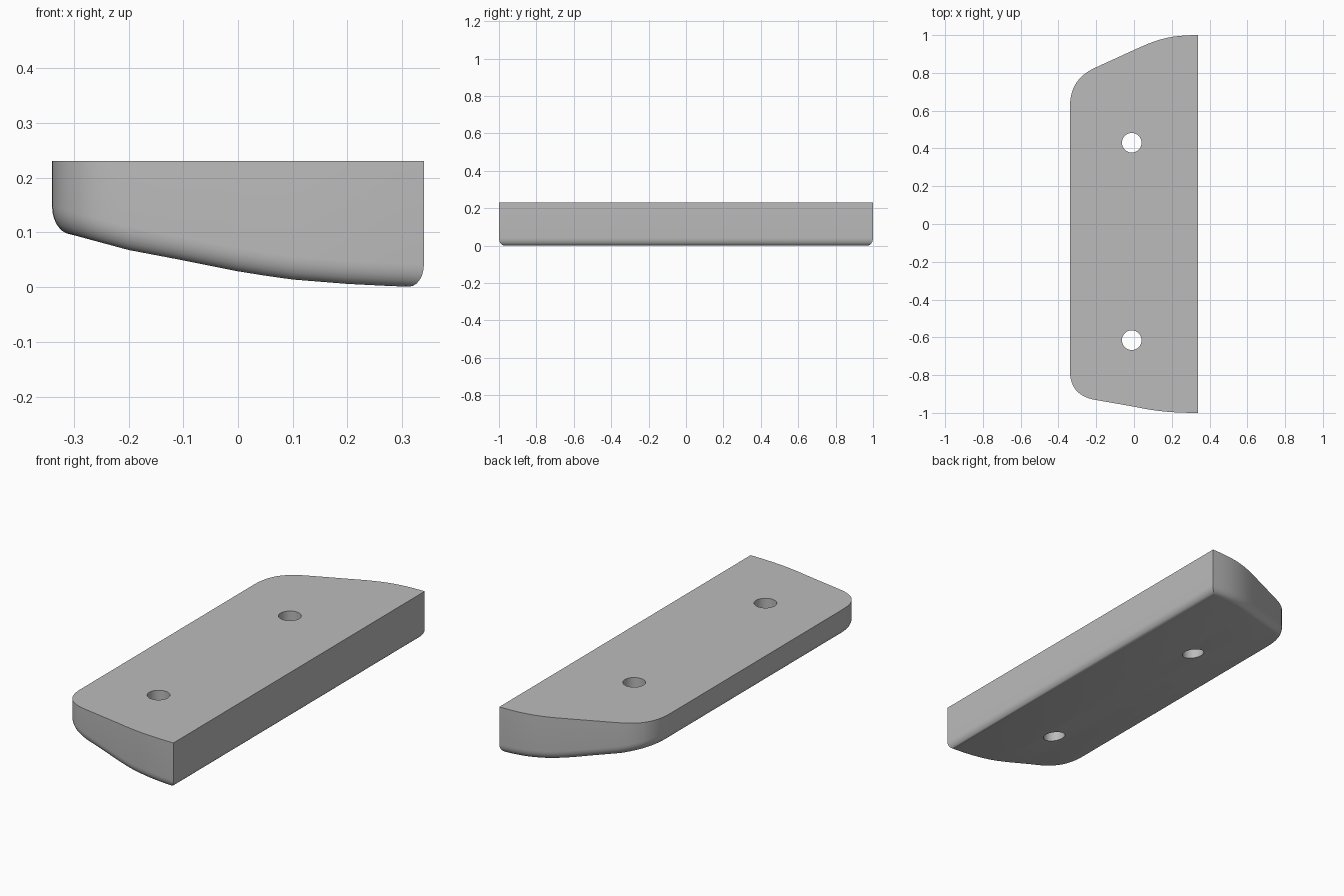
import bpy
import bmesh
from mathutils import Vector
from mathutils.geometry import interpolate_bezier

cube = bpy.data.objects.get("Cube")
if cube:
    bpy.data.objects.remove(cube, do_unlink=True)

TOP = 0.231
HOLE_X, HOLE_RADIUS = -0.012, 0.052
UNDERSIDE = [(-0.34, 0.105), (-0.3, 0.095), (-0.2, 0.068), (-0.1, 0.049), (0, 0.029),
             (0.05, 0.021), (0.1, 0.014), (0.2, 0.006), (0.28, 0.002), (0.34, 0)]

grey = bpy.data.materials.new("plain grey")
grey.use_nodes = True
colour = (0.5, 0.5, 0.5, 1)
grey.diffuse_color = colour
grey.node_tree.nodes["Principled BSDF"].inputs["Base Color"].default_value = colour


def arc(start, handle_a, handle_b, end, count=12):
    return interpolate_bezier(*(Vector(p) for p in (start, handle_a, handle_b, end)), count)


def underside_height(x):
    """Height of the sloping underside at x."""
    x = min(max(x, UNDERSIDE[0][0]), UNDERSIDE[-1][0])
    for (xa, za), (xb, zb) in zip(UNDERSIDE, UNDERSIDE[1:]):
        if x <= xb:
            return za + (zb - za) * (x - xa) / (xb - xa)
    return 0


# Plan outline: two rounded narrow corners and two gently curved ends
outline = (
    arc((-0.34, -0.77), (-0.34, -0.87), (-0.29, -0.918), (-0.2, -0.932))
    + arc((0, -0.967), (0.1, -0.988), (0.18, -1), (0.34, -1))
    + arc((0.34, 1), (0.2, 1), (0.13, 0.98), (0.03, 0.935))
    + arc((-0.2, 0.83), (-0.3, 0.785), (-0.34, 0.72), (-0.34, 0.61))
)

# Block with a rounded lower rim
bm = bmesh.new()
base = bm.faces.new([bm.verts.new((p.x, p.y, 0)) for p in outline])
extruded = bmesh.ops.extrude_face_region(bm, geom=[base], use_keep_orig=True)
for v in extruded["geom"]:
    if isinstance(v, bmesh.types.BMVert):
        v.co.z = TOP
bmesh.ops.recalc_face_normals(bm, faces=bm.faces[:])
rim = [e for e in bm.edges if all(v.co.z < 0.001 for v in e.verts)]
bmesh.ops.bevel(bm, geom=rim, offset=0.028, offset_type='OFFSET', segments=6,
                profile=0.5, affect='EDGES', clamp_overlap=False)

# Cut into strips, then raise the underside along its slope
for x, _ in UNDERSIDE[1:-1]:
    bmesh.ops.bisect_plane(bm, geom=bm.verts[:] + bm.edges[:] + bm.faces[:],
                           plane_co=(x, 0, 0), plane_no=(1, 0, 0))
for v in bm.verts:
    if v.co.z < TOP / 2:
        v.co.z = v.co.z * 1.5 + underside_height(v.co.x)
bmesh.ops.recalc_face_normals(bm, faces=bm.faces[:])
mesh = bpy.data.meshes.new("tapered_block")
bm.to_mesh(mesh)
bm.free()
block = bpy.data.objects.new("tapered_block", mesh)
bpy.context.collection.objects.link(block)
mesh.materials.append(grey)

# Two through holes
for y in (0.43, -0.615):
    bpy.ops.mesh.primitive_cylinder_add(vertices=40, radius=HOLE_RADIUS, depth=1,
                                        location=(HOLE_X, y, 0.1))
    cutter = bpy.context.object
    cutter.name = "hole_cutter"
    cutter.hide_render = True
    cutter.data.materials.append(grey)
    cut = block.modifiers.new("hole", 'BOOLEAN')
    cut.operation = 'DIFFERENCE'
    cut.solver = 'EXACT'
    cut.object = cutter
    bpy.ops.object.select_all(action='DESELECT')
    block.select_set(True)
    bpy.context.view_layer.objects.active = block
    bpy.ops.object.modifier_apply(modifier=cut.name)
    bpy.data.objects.remove(cutter, do_unlink=True)

# Smooth curves, crisp edges
bpy.ops.object.shade_smooth_by_angle(angle=0.6)
